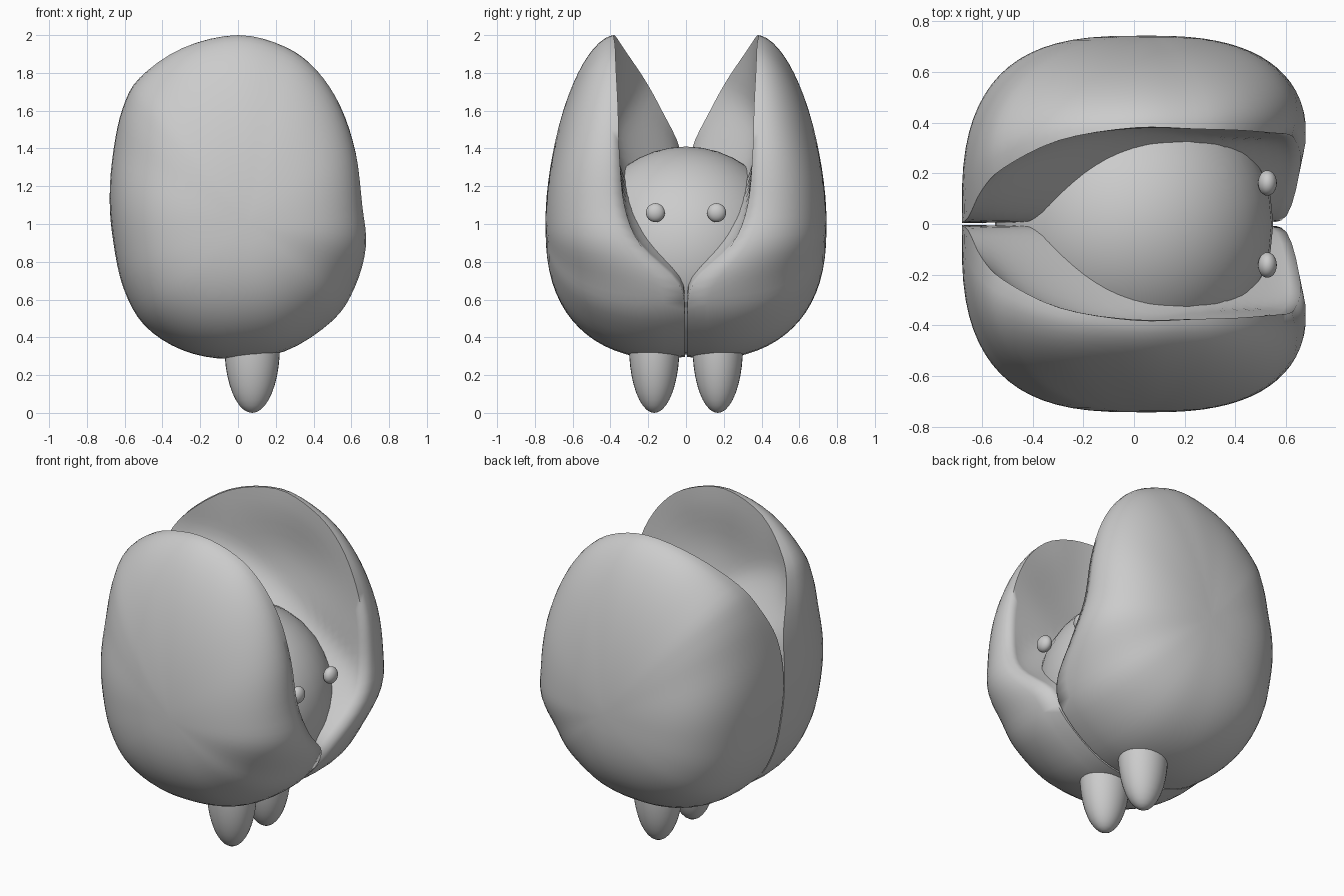
import bpy, bmesh, math

if "Cube" in bpy.data.objects:
    bpy.data.objects.remove(bpy.data.objects["Cube"])

# Shell rim: x, z outline and y offset of the opening edge, clockwise from top
RIM = [(0, 2, .38), (.25, 1.94, .375), (.42, 1.82, .37), (.55, 1.63, .36),
       (.635, 1.38, .352), (.67, 1.1, .325), (.69, .88, .24), (.63, .66, .035),
       (.51, .48, .006), (.25, .315, .005), (-.05, .275, .005), (-.3, .325, .005),
       (-.5, .46, .005), (-.61, .66, .005), (-.66, .9, .005), (-.682, 1.15, .005),
       (-.665, 1.4, .03), (-.62, 1.62, .13), (-.53, 1.785, .22), (-.3, 1.94, .33)]
CX, CZ, YMAX = .05, 1.0, .744
SUB, OUT, INN = 4, 18, 14


def smooth(a, b, v):
    t = min(1, max(0, (v - a) / (b - a)))
    return t * t * (3 - 2 * t)


def spline(pts, sub):
    """Closed Catmull-Rom curve through pts."""
    n, res = len(pts), []
    for i in range(n):
        p = [pts[(i + k) % n] for k in (-1, 0, 1, 2)]
        for j in range(sub):
            t = j / sub
            res.append([.5 * (2 * b + (c - a) * t + (2 * a - 5 * b + 4 * c - d) * t * t
                              + (3 * b - a - 3 * c + d) * t ** 3)
                        for a, b, c, d in zip(*p)])
    return res


def inner_y(x, z):
    """Scooped inside face, rising across a diagonal towards front and top."""
    d = z + .6 * x
    dish = .06 * math.exp(-(((x - .05) / .4) ** 2 + ((z - 1.6) / .28) ** 2))
    return .006 + .33 * smooth(.95, 1.45, d) + .02 * smooth(1.4, 2, d) + dish


def finish(bm, name, mirror, angle=50):
    bmesh.ops.recalc_face_normals(bm, faces=bm.faces)
    me = bpy.data.meshes.new(name)
    bm.to_mesh(me)
    bm.free()
    ob = bpy.data.objects.new(name, me)
    bpy.context.collection.objects.link(ob)
    if mirror:
        m = ob.modifiers.new("Mirror", 'MIRROR')
        m.use_axis = (False, True, False)
        m.use_mirror_merge = False
    bpy.ops.object.select_all(action='DESELECT')
    ob.select_set(True)
    bpy.context.view_layer.objects.active = ob
    bpy.ops.object.shade_smooth_by_angle(angle=math.radians(angle))
    return ob


def ellipsoid(name, loc, rad, mirror=False):
    bm = bmesh.new()
    bmesh.ops.create_uvsphere(bm, u_segments=32, v_segments=20, radius=1)
    bmesh.ops.scale(bm, vec=rad, verts=bm.verts)
    bmesh.ops.translate(bm, vec=loc, verts=bm.verts)
    return finish(bm, name, mirror)


# Pair of cupped shells: rings from the outer pole, over the rim, to the inner pole
bm = bmesh.new()
rim = spline(RIM, SUB)
rings = []
for k in range(1, OUT + INN):
    ring = []
    for x, z, yr in rim:
        yr = max(yr, .004)
        dx, dz = x - CX, z - CZ
        ln = math.hypot(dx, dz)
        ux, uz = dx / ln, dz / ln
        # how far the lip rolls inwards at the front, bottom and upper back
        curl = (.05 * max(0, ux) ** 2 + .03 * max(0, -uz) ** 2
                + .1 * max(0, -ux * uz) ** 2 * (uz > 0))
        # fuller at the back, tapering at the top, bottom and front
        n = 3 - (1.25 if uz > 0 else .5) * uz * uz - .4 * max(0, ux) ** 2
        if k <= OUT:
            a = math.pi / 2 * k / OUT
            v = max(0, math.cos(a)) ** (2 / n)
            r = math.sin(a) ** (2 / n) * (1 - curl * (1 - v) ** 6)
            y = yr + (YMAX - yr) * v
        else:
            s = 1 - (k - OUT) / INN
            r = s * (1 - curl)
            b = s ** 4.5
            y = b * yr + (1 - b) * inner_y(CX + dx * r, CZ + dz * r)
        ring.append(bm.verts.new((CX + dx * r, y, CZ + dz * r)))
    rings.append(ring)
poles = (bm.verts.new((CX, YMAX, CZ)), bm.verts.new((CX, inner_y(CX, CZ), CZ)))
N = len(rim)
for i in range(N):
    j = (i + 1) % N
    for p, q in zip(rings, rings[1:]):
        bm.faces.new((p[i], p[j], q[j], q[i]))
    bm.faces.new((poles[0], rings[0][i], rings[0][j]))
    bm.faces.new((poles[1], rings[-1][j], rings[-1][i]))
finish(bm, "shells", True, 80)

# Round body nested between the shells
ellipsoid("body", (0, 0, .86), (.55, .55, .55))
# Eyes and feet
ellipsoid("eyes", (.527, .162, 1.06), (.037, .05, .05), True)
ellipsoid("feet", (.075, .168, .355), (.147, .134, .355), True)
